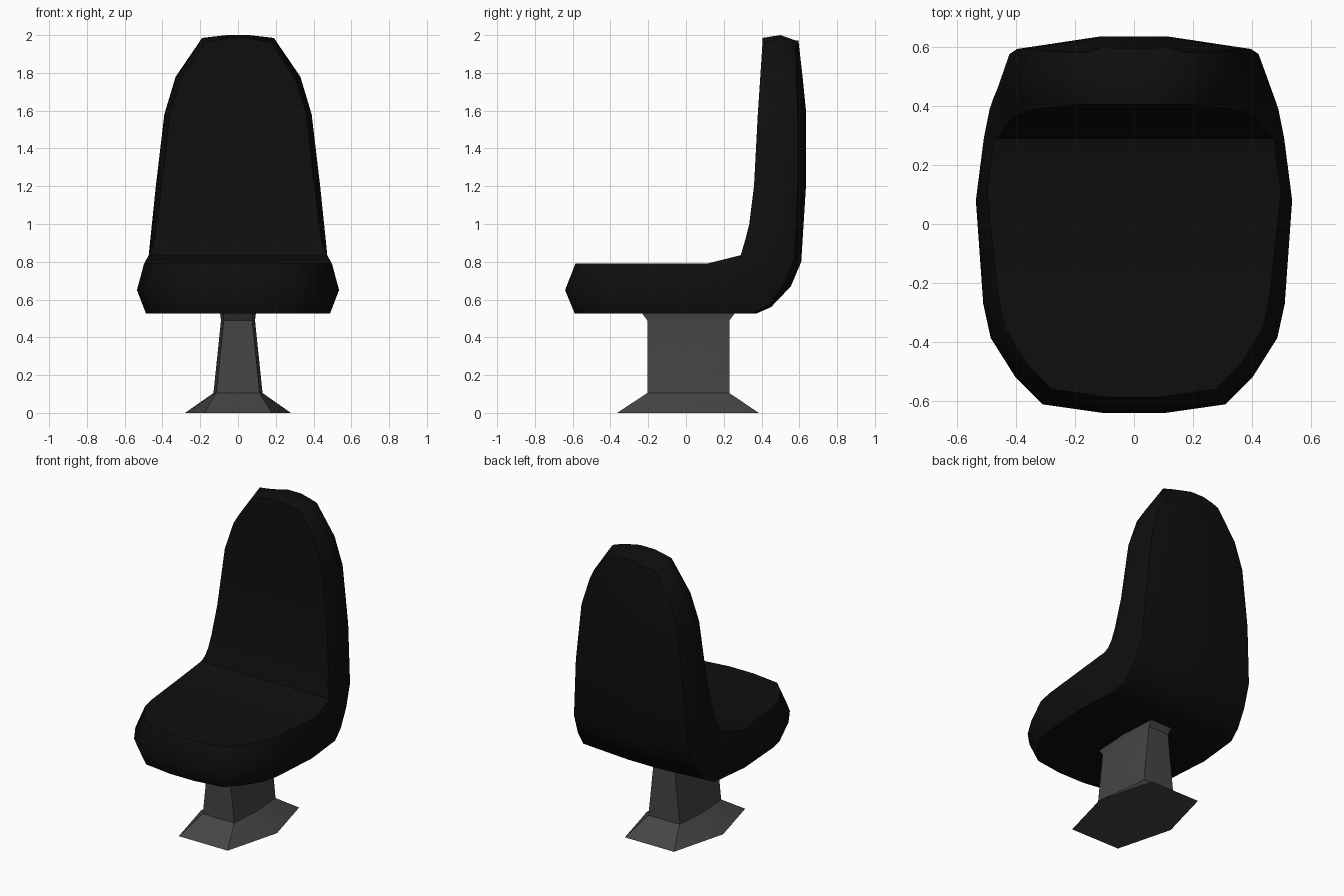
import bpy, bmesh, math

if "Cube" in bpy.data.objects:
    bpy.data.objects.remove(bpy.data.objects["Cube"])


def material(name, v):
    m = bpy.data.materials.new(name)
    m.diffuse_color = (v, v, v, 1)
    m.use_nodes = True
    m.node_tree.nodes["Principled BSDF"].inputs["Base Color"].default_value = m.diffuse_color
    return m


black = material("black upholstery", 0.0045)
grey = material("dark grey metal", 0.06)


def loft(name, rings, caps, mat, angle):
    """Join equal rings of points into a closed skin; caps are index tuples."""
    bm = bmesh.new()
    vs = [[bm.verts.new(p) for p in r] for r in rings]
    n = len(vs[0])
    for a, b in zip(vs, vs[1:]):
        for i in range(n):
            j = (i + 1) % n
            bm.faces.new((a[i], a[j], b[j], b[i]))
    for ring in (vs[0], vs[-1]):
        for c in caps:
            bm.faces.new([ring[i] for i in c])
    bmesh.ops.recalc_face_normals(bm, faces=bm.faces)
    me = bpy.data.meshes.new(name)
    bm.to_mesh(me)
    bm.free()
    me.materials.append(mat)
    ob = bpy.data.objects.new(name, me)
    bpy.context.collection.objects.link(ob)
    bpy.ops.object.select_all(action='DESELECT')
    ob.select_set(True)
    bpy.context.view_layer.objects.active = ob
    bpy.ops.object.shade_smooth_by_angle(angle=math.radians(angle))
    return ob


def section(half):
    """Mirror a half section across x."""
    return half + [(-x, y, z) for x, y, z in reversed(half)]


# cushion: widest outline (x, y) from the front edge backwards
cushion = [(.10, -.64), (.31, -.61), (.40, -.52), (.485, -.385), (.51, -.27)]
sections = []
for x, y in cushion:
    sections.append(section([
        (x * .9, y * .915, .79), (x, y, .65),
        (x * .91, y * .92, .525), (min(.1, x * .8), y * .92, .525)]))

# bend and backrest: half width, then (y, z) of front, rim, rear edge, spine
back = [
    (.535, (.11, .79), (.08, .65), (.08, .525), (.08, .525)),
    (.508, (.29, .835), (.29, .70), (.36, .53), (.37, .525)),
    (.488, (.30, .87), (.39, .76), (.445, .575), (.45, .56)),
    (.474, (.315, .92), (.43, .82), (.52, .68), (.555, .67)),
    (.463, (.335, 1.0), (.455, .93), (.575, .82), (.61, .80)),
    (.435, (.36, 1.2), (.47, 1.2), (.592, 1.2), (.635, 1.2)),
    (.39, (.38, 1.58), (.49, 1.58), (.592, 1.58), (.635, 1.6)),
    (.33, (.392, 1.76), (.495, 1.78), (.585, 1.76), (.617, 1.78)),
    (.19, (.405, 1.96), (.50, 1.985), (.58, 1.95), (.597, 1.955)),
    (.06, (.405, 1.985), (.50, 2.0), (.585, 1.97), (.595, 1.972)),
]
for w, *pts in back:
    xs = (w * .93, w, w * .91, min(.11, w * .8))
    sections.append(section([(x, y, z) for x, (y, z) in zip(xs, pts)]))

loft("seat_shell", sections,
     [(0, 1, 6, 7), (1, 2, 5, 6), (2, 3, 4, 5)], black, 50)


def hexagon(side, end, y0, y1, z):
    """Hexagon with flat front and back and a point on each side."""
    m = (y0 + y1) / 2
    return [(end, y0, z), (side, m, z), (end, y1, z),
            (-end, y1, z), (-side, m, z), (-end, y0, z)]


# pedestal: floor flange, tapering column, flared collar
loft("pedestal", [hexagon(.28, .18, -.365, .385, 0),
                  hexagon(.13, .115, -.205, .23, .105),
                  hexagon(.09, .075, -.205, .23, .49),
                  hexagon(.095, .08, -.235, .26, .53)],
     [tuple(range(6))], grey, 30)
